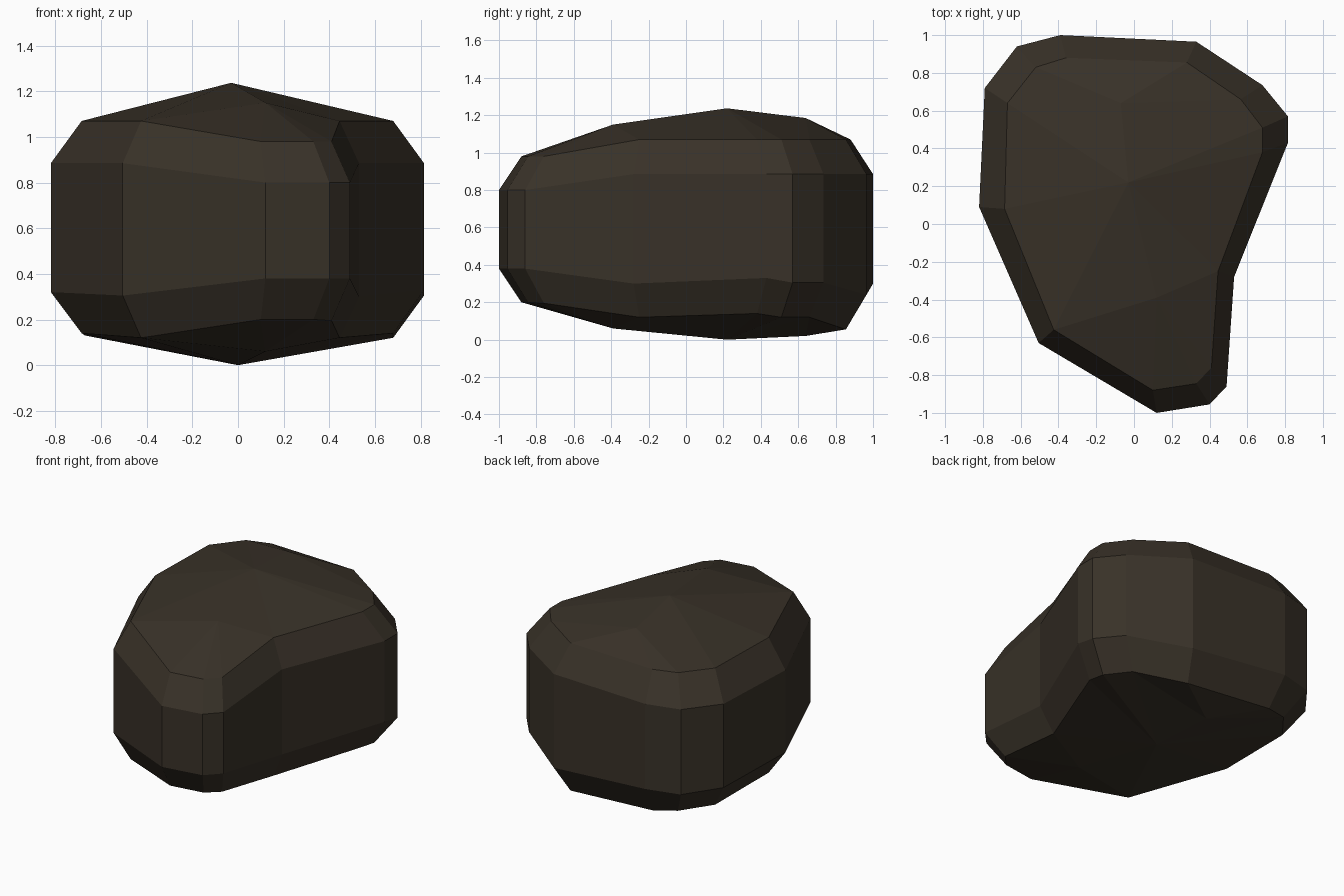
import bpy, bmesh

# widest outline seen from above: x, y, lower rim z, upper rim z
OUTER = [
    (0.12, -1.0, 0.38, 0.80), (0.40, -0.955, 0.38, 0.80), (0.49, -0.86, 0.38, 0.80),
    (0.53, -0.28, 0.30, 0.885), (0.815, 0.43, 0.33, 0.885), (0.815, 0.57, 0.305, 0.885),
    (0.68, 0.735, 0.305, 0.885), (0.33, 0.965, 0.24, 0.885), (-0.39, 1.0, 0.30, 0.885),
    (-0.62, 0.94, 0.30, 0.885), (-0.79, 0.72, 0.31, 0.885), (-0.82, 0.09, 0.32, 0.885),
    (-0.505, -0.63, 0.305, 0.885)]
# inset outline bounding the top and bottom caps
INNER = [
    (0.10, -0.88, 0.20, 0.98), (0.33, -0.845, 0.20, 0.98), (0.41, -0.76, 0.195, 0.98),
    (0.445, -0.25, 0.12, 1.07), (0.68, 0.38, 0.14, 1.07), (0.68, 0.51, 0.12, 1.07),
    (0.565, 0.66, 0.12, 1.07), (0.28, 0.855, 0.055, 1.07), (-0.36, 0.88, 0.10, 1.07),
    (-0.52, 0.83, 0.12, 1.07), (-0.67, 0.64, 0.13, 1.07), (-0.685, 0.08, 0.14, 1.07),
    (-0.425, -0.56, 0.12, 1.07)]
# cap ridge points: front, peak, back
TOP = [(0.12, -0.39, 1.15), (-0.03, 0.22, 1.237), (-0.07, 0.64, 1.185)]
BOTTOM = [(0.12, -0.39, 0.06), (0.0, 0.22, 0.0), (-0.05, 0.64, 0.02)]
# which ridge point each rim edge joins
HUB = [0, 0, 0, 1, 1, 1, 2, 2, 2, 1, 1, 1, 0]
N = len(OUTER)

bm = bmesh.new()


def ring(points, k):
    return [bm.verts.new((p[0], p[1], p[k])) for p in points]


def cap(rim, ridge):
    hubs = [bm.verts.new(p) for p in ridge]
    for i in range(N):
        bm.faces.new((rim[i], rim[(i + 1) % N], hubs[HUB[i]]))
        if HUB[i] != HUB[i - 1]:
            bm.faces.new((rim[i], hubs[HUB[i]], hubs[HUB[i - 1]]))


# side wall with chamfers above and below
rings = [ring(INNER, 2), ring(OUTER, 2), ring(OUTER, 3), ring(INNER, 3)]
for a, b in zip(rings, rings[1:]):
    for i in range(N):
        j = (i + 1) % N
        bm.faces.new((a[i], a[j], b[j], b[i]))

# shallow peaked caps
cap(rings[0], BOTTOM)
cap(rings[3], TOP)
bmesh.ops.recalc_face_normals(bm, faces=bm.faces)

mesh = bpy.data.meshes.new("rock")
bm.to_mesh(mesh)
bm.free()
rock = bpy.data.objects.new("rock", mesh)
bpy.context.collection.objects.link(rock)

# dark brown stone
stone = bpy.data.materials.new("dark brown stone")
stone.diffuse_color = (0.040, 0.031, 0.021, 1)
mesh.materials.append(stone)
